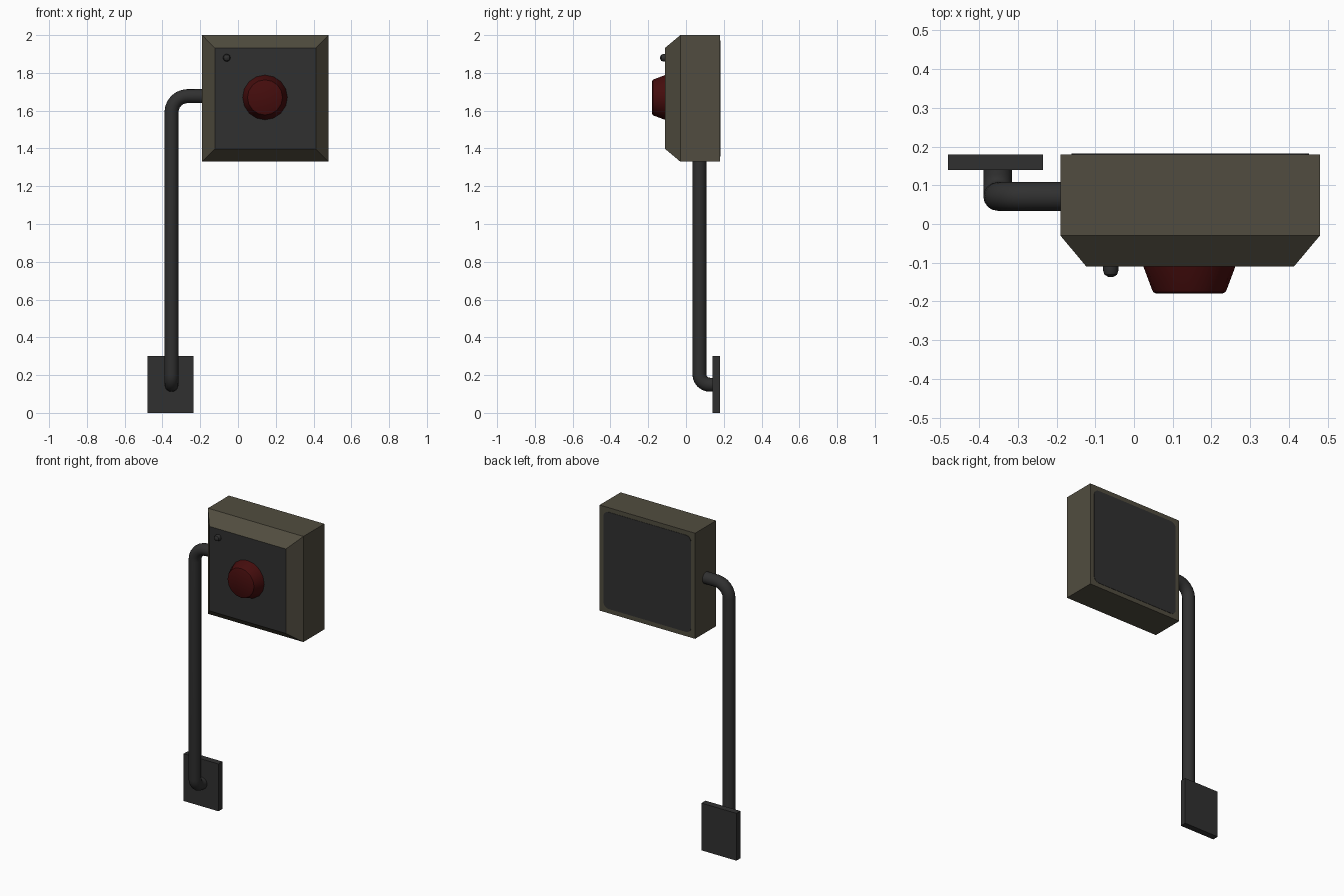
import bpy, bmesh, math
from mathutils import Vector, Matrix

if "Cube" in bpy.data.objects:
    bpy.data.objects.remove(bpy.data.objects["Cube"])


def material(name, rgb):
    m = bpy.data.materials.new(name)
    m.diffuse_color = (*rgb, 1)
    m.use_nodes = True
    m.node_tree.nodes["Principled BSDF"].inputs["Base Color"].default_value = m.diffuse_color
    return m


OLIVE = material("olive casing", (0.082, 0.073, 0.050))
DARK = material("dark grey metal", (0.030, 0.030, 0.030))
RED = material("dark red button", (0.060, 0.004, 0.004))


def finish(name, bm, mats, smooth=True):
    bmesh.ops.recalc_face_normals(bm, faces=bm.faces)
    me = bpy.data.meshes.new(name)
    bm.to_mesh(me)
    bm.free()
    ob = bpy.data.objects.new(name, me)
    bpy.context.collection.objects.link(ob)
    for m in mats:
        me.materials.append(m)
    if smooth:
        bpy.context.view_layer.objects.active = ob
        ob.select_set(True)
        bpy.ops.object.shade_smooth_by_angle(angle=math.radians(35))
        ob.select_set(False)
    return ob


def box(bm, lo, hi):
    lo, hi = Vector(lo), Vector(hi)
    mat = Matrix.Translation((lo + hi) / 2) @ Matrix.Diagonal((*(hi - lo), 1))
    bmesh.ops.create_cube(bm, size=1, matrix=mat)


CX, CZ, HALF = 0.145, 1.665, 0.335

# Casing: square box with a chamfered front and a dark front panel
bm = bmesh.new()
box(bm, (CX - HALF, -0.03, CZ - HALF), (CX + HALF, 0.18, CZ + HALF))
bm.normal_update()
front = next(f for f in bm.faces if f.normal.y < -0.9)
new = bmesh.ops.extrude_face_region(bm, geom=[front])["geom"]
bm.faces.remove(front)
for v in [g for g in new if isinstance(g, bmesh.types.BMVert)]:
    v.co = (CX + (v.co.x - CX) * 0.8, -0.11, CZ + (v.co.z - CZ) * 0.8)
bm.normal_update()
for f in bm.faces:
    if f.normal.y < -0.99 or all(v.co.y < -0.1 for v in f.verts):
        f.material_index = 1
finish("casing", bm, [OLIVE, DARK], smooth=False)

# Back cover: thin plate with rounded corners
bm = bmesh.new()
h = HALF - 0.028
box(bm, (CX - h, 0.175, CZ - h), (CX + h, 0.182, CZ + h))
edges = [e for e in bm.edges if abs(e.verts[0].co.y - e.verts[1].co.y) > 0.004]
bmesh.ops.bevel(bm, geom=edges, offset=0.035, segments=4, profile=0.5, affect='EDGES')
finish("back_cover", bm, [DARK], smooth=False)


# Button and indicator: profiles (radius, y) spun around the y direction
def lathe(name, centre, profile, sides, mat):
    bm = bmesh.new()
    rings = []
    for r, y in profile:
        rings.append([bm.verts.new((centre[0] + r * math.cos(2 * math.pi * i / sides), y,
                                    centre[1] + r * math.sin(2 * math.pi * i / sides)))
                      for i in range(sides)])
    for a, b in zip(rings, rings[1:]):
        for i in range(sides):
            j = (i + 1) % sides
            bm.faces.new((a[i], a[j], b[j], b[i]))
    bm.faces.new(rings[0])
    bm.faces.new(rings[-1])
    finish(name, bm, [mat])


lathe("push_button", (0.143, 1.67),
      [(0.12, -0.105), (0.118, -0.112), (0.097, -0.168), (0.093, -0.176), (0.085, -0.18)], 16, RED)
lathe("indicator_stud", (-0.06, 1.88),
      [(0.02, -0.105), (0.02, -0.12), (0.016, -0.131), (0.006, -0.137)], 12, DARK)

# Wall plate at the foot of the pipe
bm = bmesh.new()
box(bm, (-0.48, 0.14, 0), (-0.235, 0.18, 0.30))
finish("wall_plate", bm, [DARK], smooth=False)


# Pipe: swept circle along a path with two rounded bends
def bend(corner, a, b, r, n=6):
    c, a, b = Vector(corner), Vector(a), Vector(b)
    o = c + (a + b) * r
    return [o - b * r * math.cos(t) - a * r * math.sin(t)
            for t in [math.pi / 2 * k / n for k in range(n + 1)]]


PX, PY, R = -0.352, 0.071, 0.037
path = [Vector((PX, 0.15, 0.149))]
path += bend((PX, PY, 0.149), (0, 1, 0), (0, 0, 1), 0.055)
path += bend((PX, PY, 1.677), (0, 0, -1), (1, 0, 0), 0.085)
path += [Vector((-0.17, PY, 1.677))]

bm = bmesh.new()
sides, rings = 16, []
side = Vector((1, 0, 0))
for k, p in enumerate(path):
    t = (path[min(k + 1, len(path) - 1)] - path[max(k - 1, 0)]).normalized()
    if k and k < len(path) - 1:
        t = ((path[k + 1] - p).normalized() + (p - path[k - 1]).normalized()).normalized()
    side = (side - t * side.dot(t)).normalized()
    up = t.cross(side)
    rings.append([bm.verts.new(p + (side * math.cos(q) + up * math.sin(q)) * R)
                  for q in [2 * math.pi * i / sides for i in range(sides)]])
for a, b in zip(rings, rings[1:]):
    for i in range(sides):
        j = (i + 1) % sides
        bm.faces.new((a[i], a[j], b[j], b[i]))
bm.faces.new(rings[0])
bm.faces.new(rings[-1])
finish("pipe", bm, [DARK])
